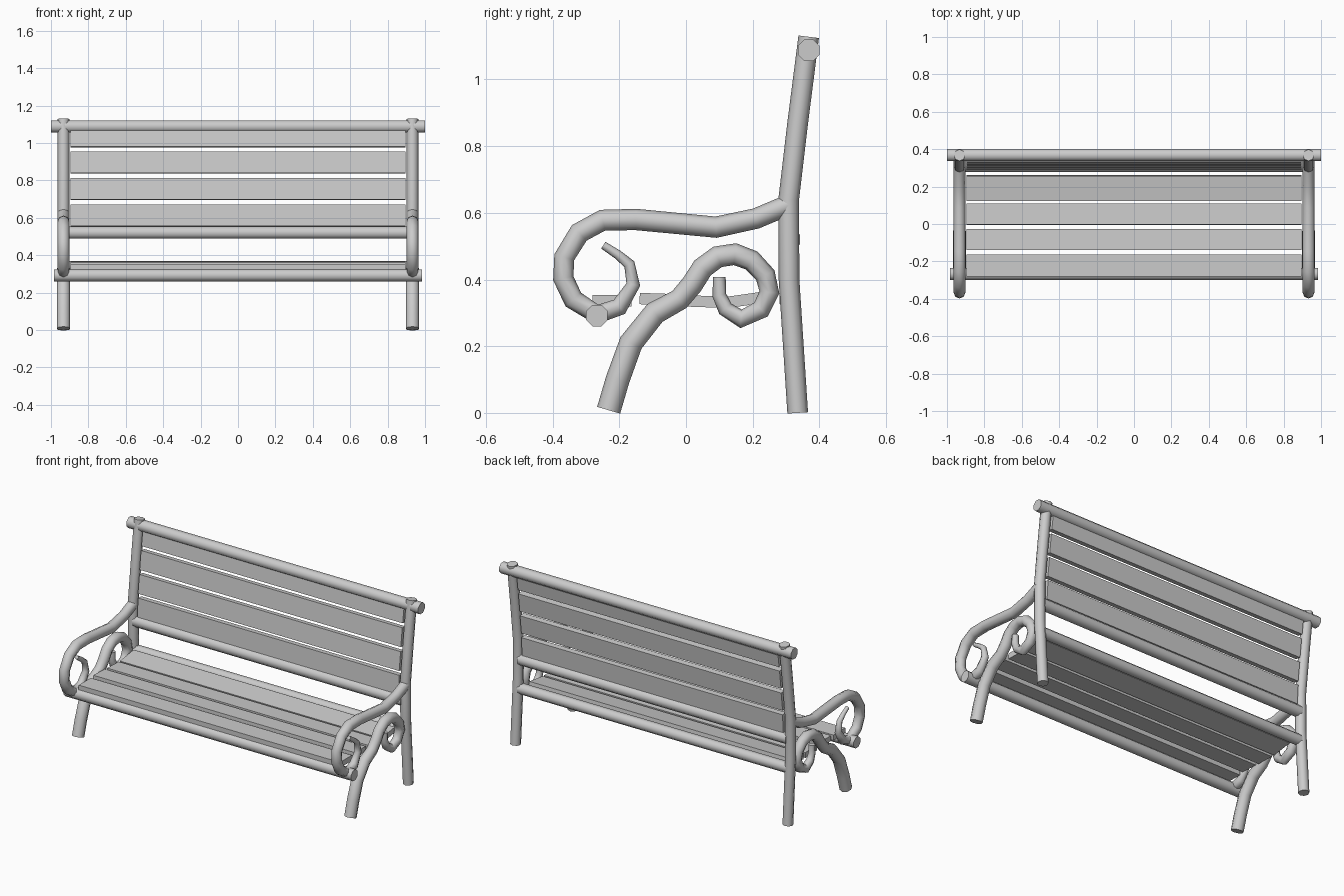
import bpy, math

cube = bpy.data.objects.get("Cube")
if cube:
    bpy.data.objects.remove(cube)

grey = bpy.data.materials.new("plain_grey")
grey.use_nodes = True
colour = (0.6, 0.6, 0.6, 1)
grey.diffuse_color = colour
grey.node_tree.nodes["Principled BSDF"].inputs["Base Color"].default_value = colour

SIDE_X = 0.933


def finish(obj, name, smooth=True):
    obj.name = name
    obj.data.materials.append(grey)
    if smooth:
        bpy.ops.object.shade_smooth_by_angle(angle=math.radians(50))


def tube(name, x, path):
    """Eight-sided tube through (y, z, radius) points in a side plane."""
    curve = bpy.data.curves.new(name, "CURVE")
    curve.dimensions = "3D"
    curve.bevel_depth = 1
    curve.bevel_resolution = 2
    curve.use_fill_caps = True
    spline = curve.splines.new("POLY")
    spline.points.add(len(path) - 1)
    for point, (y, z, r) in zip(spline.points, path):
        point.co = (x, y, z, 1)
        point.radius = r
    obj = bpy.data.objects.new(name, curve)
    bpy.context.collection.objects.link(obj)
    bpy.ops.object.select_all(action="DESELECT")
    obj.select_set(True)
    bpy.context.view_layer.objects.active = obj
    bpy.ops.object.convert(target="MESH")
    finish(bpy.context.object, name)


def rail(name, y, z, half_length, r=0.033):
    bpy.ops.mesh.primitive_cylinder_add(vertices=8, radius=r * 1.06, depth=2 * half_length)
    obj = bpy.context.object
    obj.rotation_euler = (0, math.pi / 2, 0)
    obj.location = (0, y, z)
    for v in obj.data.vertices:  # turn the octagon flat side up
        a = math.atan2(v.co.y, v.co.x) + math.pi / 8
        v.co.x, v.co.y = r * 1.06 * math.cos(a), r * 1.06 * math.sin(a)
    finish(obj, name)


def slat(name, y, z, width, tilt, thick=0.034):
    bpy.ops.mesh.primitive_cube_add(size=1, location=(0, y, z))
    obj = bpy.context.object
    obj.scale = (1.79, width, thick)
    obj.rotation_euler = (math.radians(tilt), 0, 0)
    finish(obj, name, smooth=False)


# Side frame paths: y, z, radius
post = [(0.335, 0, 0.031), (0.309, 0.4, 0.031), (0.308, 0.64, 0.031),
        (0.335, 0.87, 0.031), (0.368, 1.128, 0.031)]
arm = [(0.31, 0.625, 0.031), (0.21, 0.583, 0.031), (0.09, 0.557, 0.032),
       (-0.15, 0.58, 0.032), (-0.25, 0.578, 0.032), (-0.32, 0.54, 0.032),
       (-0.365, 0.467, 0.031), (-0.368, 0.404, 0.031), (-0.338, 0.34, 0.031),
       (-0.267, 0.295, 0.03), (-0.2, 0.318, 0.027), (-0.158, 0.385, 0.021),
       (-0.17, 0.446, 0.017), (-0.205, 0.475, 0.014), (-0.248, 0.503, 0.012)]
leg = [(-0.232, 0.008, 0.036), (-0.205, 0.1, 0.036), (-0.165, 0.21, 0.036),
       (-0.093, 0.3, 0.035), (-0.02, 0.34, 0.033), (0.018, 0.385, 0.033),
       (0.05, 0.435, 0.033), (0.095, 0.468, 0.033), (0.147, 0.476, 0.033),
       (0.197, 0.457, 0.032), (0.238, 0.413, 0.031), (0.25, 0.362, 0.03),
       (0.225, 0.31, 0.029), (0.165, 0.282, 0.028), (0.118, 0.312, 0.024),
       (0.1, 0.353, 0.021), (0.1, 0.407, 0.019)]

for side, x in (("left", SIDE_X), ("right", -SIDE_X)):
    tube(side + "_back_post", x, post)
    tube(side + "_scroll_armrest", x, arm)
    tube(side + "_scroll_front_leg", x, leg)

# Cross rails
rail("top_rail", 0.368, 1.088, 1.0)
rail("front_rail", -0.267, 0.292, 0.985)
rail("lower_back_rail", 0.31, 0.52, 0.92)
rail("rear_seat_rail", 0.311, 0.339, 0.92, 0.031)

# Seat slats: y, z, width, tilt
for i, s in enumerate([(-0.222, 0.336, 0.117, 0), (-0.083, 0.341, 0.112, -2),
                       (0.053, 0.334, 0.114, -2), (0.192, 0.341, 0.135, 8)]):
    slat(f"seat_slat_{i + 1}", *s)

# Backrest slats leaning with the posts
for i, (y, z, tilt) in enumerate([(0.313, 0.612, 86), (0.323, 0.753, 83),
                                  (0.339, 0.895, 83), (0.358, 1.035, 82)]):
    slat(f"back_slat_{i + 1}", y, z, 0.115, tilt)
